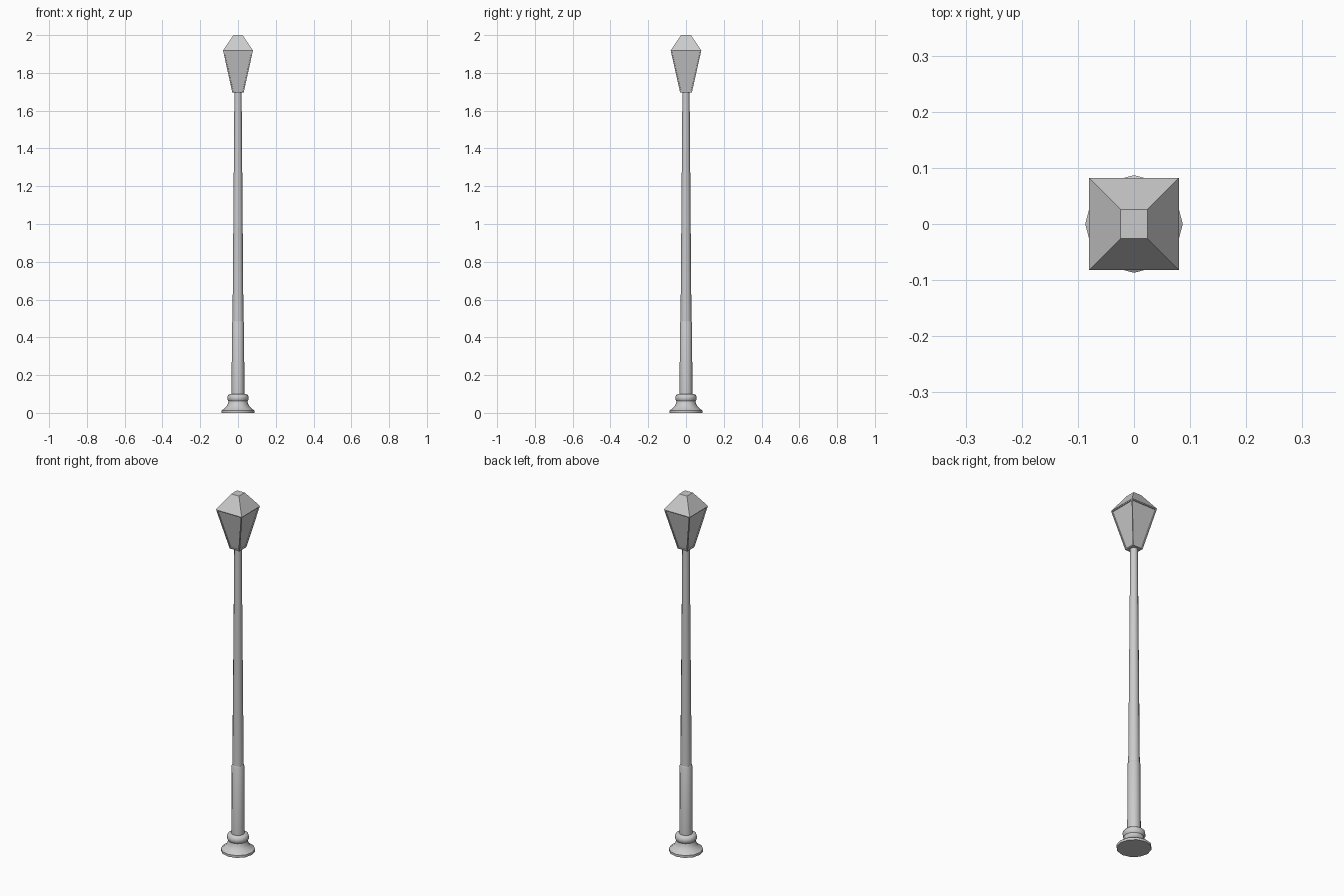
import bpy, bmesh, math

if "Cube" in bpy.data.objects:
    bpy.data.objects.remove(bpy.data.objects["Cube"])


def finish(name, bm, smooth):
    bmesh.ops.recalc_face_normals(bm, faces=bm.faces)
    mesh = bpy.data.meshes.new(name)
    bm.to_mesh(mesh)
    bm.free()
    ob = bpy.data.objects.new(name, mesh)
    bpy.context.collection.objects.link(ob)
    if smooth:
        bpy.ops.object.select_all(action='DESELECT')
        bpy.context.view_layer.objects.active = ob
        ob.select_set(True)
        bpy.ops.object.shade_smooth_by_angle(angle=math.radians(40))
    return ob


def loft(rings):
    """Skin equal-length rings of points and cap both ends."""
    bm = bmesh.new()
    loops = [[bm.verts.new(p) for p in ring] for ring in rings]
    n = len(loops[0])
    sides = []
    for a, b in zip(loops, loops[1:]):
        for i in range(n):
            j = (i + 1) % n
            sides.append(bm.faces.new((a[i], a[j], b[j], b[i])))
    bm.faces.new(loops[0][::-1])
    bm.faces.new(loops[-1])
    return bm, sides


def turned(name, profile, n=12):
    rings = [[(r * math.cos(i * math.tau / n), r * math.sin(i * math.tau / n), z)
              for i in range(n)] for r, z in profile]
    return finish(name, loft(rings)[0], True)


def square(x, y, z):
    return [(-x, -y, z), (x, -y, z), (x, y, z), (-x, y, z)]


# Flared foot with a raised collar
turned("base", [(0.087, 0), (0.087, 0.013), (0.075, 0.021), (0.061, 0.034),
                (0.053, 0.048), (0.050, 0.062), (0.056, 0.070),
                (0.057, 0.082), (0.053, 0.094), (0.044, 0.100), (0.033, 0.101)])

# Two-stage tapering post
turned("lower_post", [(0.034, 0.095), (0.032, 0.478), (0.029, 0.485)])
turned("upper_post", [(0.029, 0.48), (0.019, 1.70)])

# Lantern body with recessed panes on all four sides
bm, sides = loft([square(0.030, 0.031, 1.695), square(0.079, 0.081, 1.918)])
bmesh.ops.recalc_face_normals(bm, faces=bm.faces)
bmesh.ops.inset_individual(bm, faces=sides, thickness=0.008, depth=0)
bmesh.ops.inset_individual(bm, faces=sides, thickness=0.0005, depth=-0.005)
finish("lantern", bm, False)

# Roof: truncated pyramid
bm, _ = loft([square(0.080, 0.082, 1.918), square(0.024, 0.026, 2.0)])
finish("lantern_roof", bm, False)
